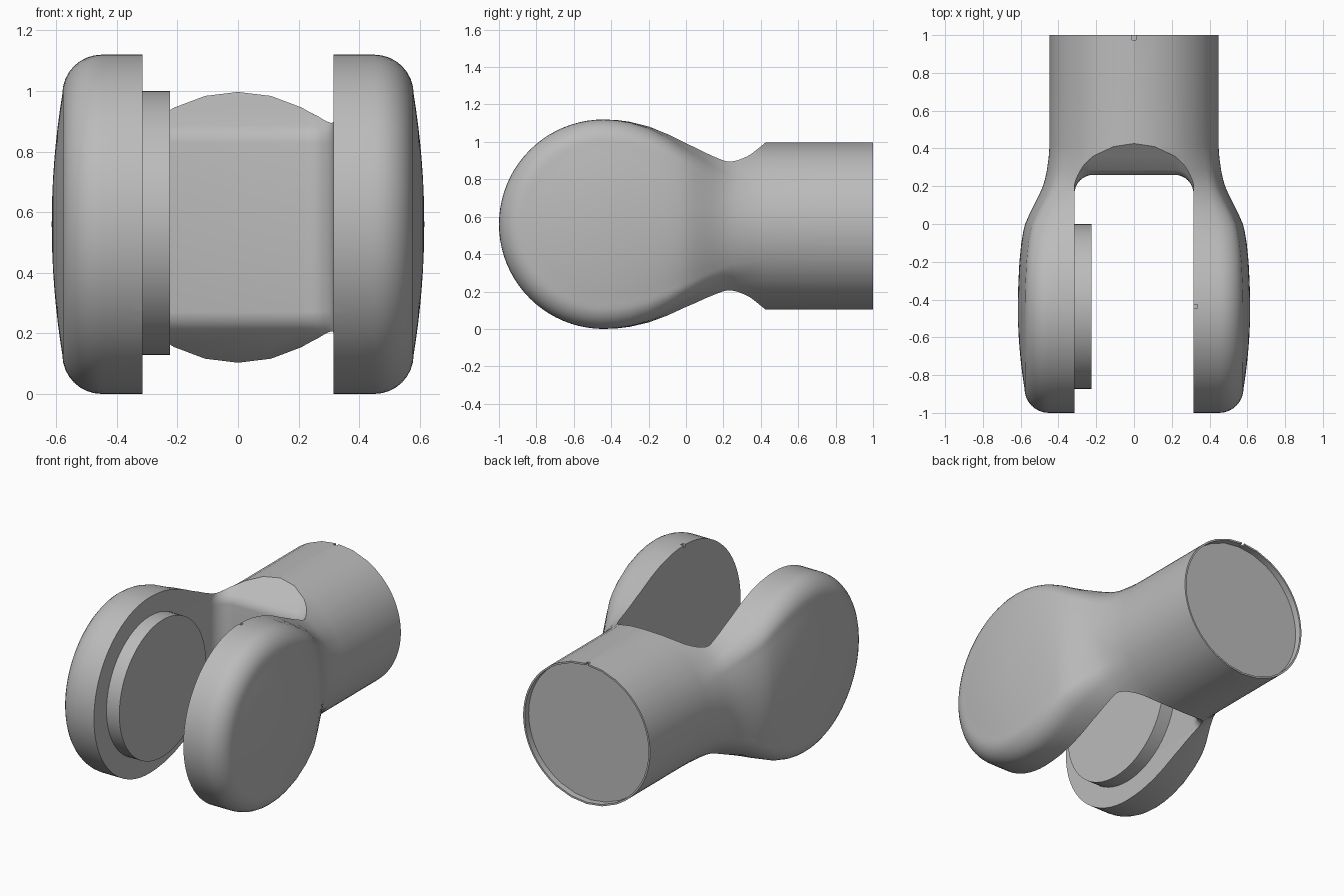
import bpy, bmesh, math
from mathutils import Matrix

old = bpy.data.objects.get("Cube")
if old:
    bpy.data.objects.remove(old, do_unlink=True)

grey = bpy.data.materials.new("plain grey")
grey.use_nodes = True
grey.diffuse_color = (0.5, 0.5, 0.5, 1)
grey.node_tree.nodes["Principled BSDF"].inputs["Base Color"].default_value = (0.5, 0.5, 0.5, 1)

HUB_Y, HUB_Z, HUB_R = -0.44, 0.56, 0.56
TUBE_Z, TUBE_R = 0.55, 0.447
SLOT_X = 0.315


def make_object(name, bm):
    bmesh.ops.recalc_face_normals(bm, faces=bm.faces)
    mesh = bpy.data.meshes.new(name)
    bm.to_mesh(mesh)
    bm.free()
    mesh.materials.append(grey)
    obj = bpy.data.objects.new(name, mesh)
    bpy.context.collection.objects.link(obj)
    return obj


def add_grid(bm, rows):
    verts = [[bm.verts.new(p) for p in row] for row in rows]
    for a, b in zip(verts, verts[1:]):
        for i in range(len(a) - 1):
            bm.faces.new((a[i], a[i + 1], b[i + 1], b[i]))


def smooth(obj):
    bpy.ops.object.select_all(action='DESELECT')
    obj.select_set(True)
    bpy.context.view_layer.objects.active = obj
    bpy.ops.object.shade_smooth_by_angle(angle=math.radians(32))


def cut(obj, cutter):
    cutter.hide_render = True
    bpy.context.view_layer.objects.active = obj
    mod = obj.modifiers.new("cut", 'BOOLEAN')
    mod.operation = 'DIFFERENCE'
    mod.solver = 'EXACT'
    mod.object = cutter
    bpy.ops.object.modifier_apply(modifier=mod.name)
    bpy.data.objects.remove(cutter, do_unlink=True)


def box(name, centre, size):
    bm = bmesh.new()
    bmesh.ops.create_cube(bm, size=1, matrix=Matrix.Translation(centre) @ Matrix.Diagonal((*size, 1)))
    return make_object(name, bm)


# Hub profile: (x, radius, matching angle on the round tube)
profile = []
for x in (0, 0.1, 0.2, 0.26, SLOT_X):
    profile.append((x, HUB_R, x / SLOT_X * 44.4))
profile.append((0.39, HUB_R, 49))
for i in range(9):
    a = math.pi / 2 * i / 8
    profile.append((0.45 + 0.13 * math.sin(a), 0.43 + 0.13 * math.cos(a), 54 + 1.5 * i))
for i in range(1, 9):
    s = 1 - i / 8
    profile.append((0.58 + 0.035 * (1 - s * s), 0.43 * s, 66 + 3 * i))

# Yoke body: revolved fork ends lofted into the round tube
body = bmesh.new()
rows = []
for i in range(41):
    a = math.pi / 2 + math.pi * i / 40
    rows.append([(x, HUB_Y + r * math.cos(a), HUB_Z + r * math.sin(a)) for x, r, _ in profile])
add_grid(body, rows)


def section(y, wx, wz, scale=1):
    half = []
    for x, r, angle in profile:
        c = math.radians(angle)
        half.append((x + (TUBE_R * scale * math.sin(c) - x) * wx,
                     r + (TUBE_R * scale * math.cos(c) - r) * wz))
    cz = HUB_Z + (TUBE_Z - HUB_Z) * wz
    return ([(x, y, cz + z) for x, z in half]
            + [(x, y, cz - z) for x, z in half[-2::-1]])


# Stations along the arm: y, width blend, height blend
stations = [(HUB_Y, 0, 0), (-0.37, 0.005, 0.013), (-0.3, 0.02, 0.05), (-0.2, 0.05, 0.15),
            (-0.1, 0.11, 0.31), (-0.04, 0.17, 0.43), (0, 0.23, 0.51), (0.05, 0.36, 0.6),
            (0.1, 0.51, 0.7), (0.15, 0.66, 0.79), (0.2, 0.79, 0.87), (0.24, 0.86, 0.92),
            (0.28, 0.91, 0.95), (0.35, 0.97, 0.99), (0.42, 1, 1), (0.7, 1, 1), (1, 1, 1)]
rows = [section(*s) for s in stations]
# Shallow recess in the tube end
rows += [section(1, 1, 1, 0.975), section(0.96, 1, 1, 0.975)]
add_grid(body, rows)

# Mirror to the other side and close the recess floor
copy = bmesh.ops.duplicate(body, geom=body.verts[:] + body.edges[:] + body.faces[:])["geom"]
for v in copy:
    if isinstance(v, bmesh.types.BMVert):
        v.co.x = -v.co.x
bmesh.ops.remove_doubles(body, verts=body.verts, dist=0.0004)
bmesh.ops.holes_fill(body, edges=[e for e in body.edges if e.is_boundary], sides=0)
yoke = make_object("yoke_body", body)

# Slot between the fork arms, flaring above and below
slot = bmesh.new()
levels = ((0.28, 0.26), (0.31, 0.265), (0.335, 0.287), (0.45, 0.43), (0.65, 0.68))
levels = [(-d, e) for d, e in reversed(levels)] + list(levels)
loops = []
for d, end in levels:
    pts = [(SLOT_X, -1.3), (-SLOT_X, -1.3)]
    for side in (-1, 1):
        for i in range(9):
            a = math.pi / 2 * i / 8
            if side == 1:
                a = math.pi / 2 - a
            pts.append((side * (SLOT_X - 0.1 + 0.1 * math.cos(a)), end - 0.1 + 0.1 * math.sin(a)))
    loops.append([slot.verts.new((x, y, TUBE_Z + d)) for x, y in pts])
n = len(loops[0])
for a, b in zip(loops, loops[1:]):
    for i in range(n):
        j = (i + 1) % n
        slot.faces.new((a[i], a[j], b[j], b[i]))
slot.faces.new(loops[0])
slot.faces.new(loops[-1])
cut(yoke, make_object("slot_cutter", slot))

# Small locating notches
cut(yoke, box("tube_notch_cutter", (0, 1, 1), (0.02, 0.05, 0.04)))
cut(yoke, box("arm_notch_cutter", (0.32, -0.435, 1.12), (0.03, 0.02, 0.03)))
smooth(yoke)

# Round pad on the inside of the right arm
pad = bmesh.new()
bmesh.ops.create_cone(pad, cap_ends=True, segments=64, radius1=0.436, radius2=0.436, depth=0.11,
                      matrix=Matrix.Translation((-0.28, -0.437, 0.564)) @ Matrix.Rotation(math.pi / 2, 4, 'Y'))
smooth(make_object("inner_pad", pad))
